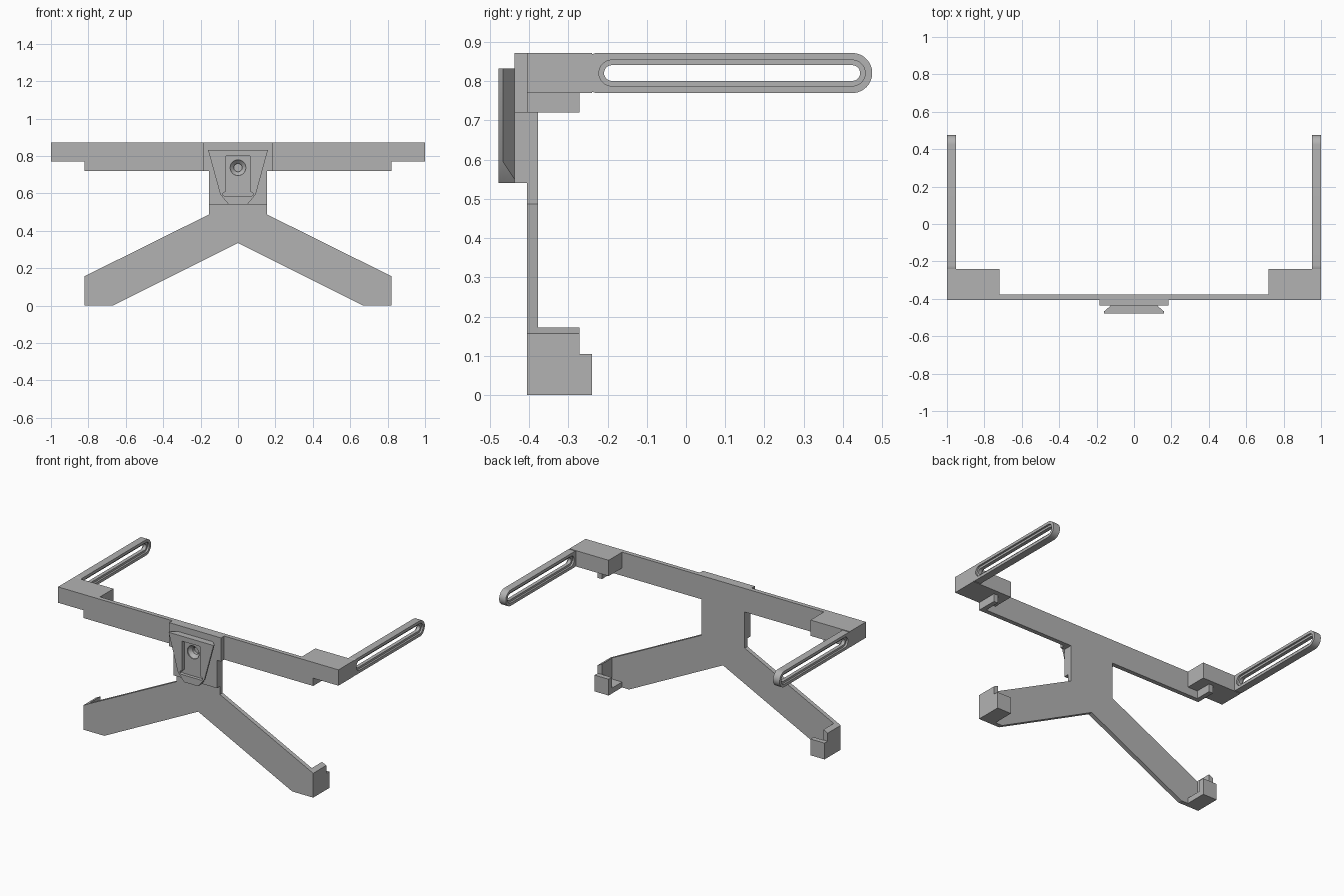
import bpy
import bmesh
from math import cos, sin, pi

cube = bpy.data.objects.get("Cube")
if cube:
    bpy.data.objects.remove(cube, do_unlink=True)

GREY = (0.45, 0.45, 0.45, 1)
grey = bpy.data.materials.new("plain grey")
grey.use_nodes = True
grey.diffuse_color = GREY
grey.node_tree.nodes["Principled BSDF"].inputs["Base Color"].default_value = GREY

# Shared depth and height levels
FRONT, BACK, POCKET, LIP = -0.405, -0.377, -0.272, -0.24
MOUNT, TOP, SHELF, BAR = -0.437, 0.872, 0.77, 0.72


def loft(name, rings, closed=False, mirror=False):
    """Skin a list of equal point rings; cap the ends unless closed."""
    bm = bmesh.new()
    loops = [[bm.verts.new(p) for p in ring] for ring in rings]
    pairs = list(zip(loops, loops[1:]))
    if closed:
        pairs.append((loops[-1], loops[0]))
    else:
        bm.faces.new(loops[0])
        bm.faces.new(loops[-1])
    n = len(loops[0])
    for a, b in pairs:
        for i in range(n):
            j = (i + 1) % n
            bm.faces.new((a[i], a[j], b[j], b[i]))
    bmesh.ops.recalc_face_normals(bm, faces=bm.faces)
    mesh = bpy.data.meshes.new(name)
    bm.to_mesh(mesh)
    bm.free()
    mesh.materials.append(grey)
    obj = bpy.data.objects.new(name, mesh)
    bpy.context.collection.objects.link(obj)
    if mirror:
        obj.modifiers.new("Mirror", "MIRROR").use_mirror_merge = False
    return obj


def at_depth(outline, y):
    return [(x, y, z) for x, z in outline]


def prism(name, outline, y0, y1, mirror=False):
    return loft(name, [at_depth(outline, y0), at_depth(outline, y1)], mirror=mirror)


def box(name, x0, x1, y0, y1, z0, z1):
    return prism(name, [(x0, z0), (x1, z0), (x1, z1), (x0, z1)], y0, y1, True)


def symmetric(half):
    """Complete a right-hand outline with its mirror image."""
    return half + [(-x, z) for x, z in reversed(half) if x > 0]


# Flat frame: top bar, column and two splayed legs
prism("frame_plate", symmetric([
    (0, TOP), (1, TOP), (1, SHELF), (0.82, SHELF), (0.82, BAR), (0.155, BAR),
    (0.155, 0.487), (0.82, 0.157), (0.82, 0), (0.67, 0), (0, 0.335)]), FRONT, BACK)

# Upper corners
box("upper_corner_block", 0.72, 1, BACK, LIP, SHELF, TOP)
box("upper_side_stop", 0.79, 0.82, BACK, POCKET, BAR, SHELF)

# Lower corners: side stop, floor and retaining lip
prism("lower_side_stop", [(0.79, 0), (0.82, 0), (0.82, 0.157), (0.79, 0.172)],
      BACK, POCKET, True)
box("lower_floor", 0.72, 0.79, BACK, POCKET, 0, 0.035)
box("lower_lip", 0.72, 0.82, POCKET, LIP, 0, 0.105)

# Slotted arms
START, END, MID = -0.189, 0.424, 0.821
STEPS = 48


def slot_ring(x, r, square_start=False):
    ring = []
    for i in range(STEPS):
        # the two straight sides join the half circles
        half, k = divmod(i, STEPS // 2)
        a = -pi / 2 + half * pi + pi * k / (STEPS // 2 - 1)
        c, s = cos(a), sin(a)
        scale = 1 / max(abs(c), abs(s)) if square_start and half else 1
        ring.append((x, (START if half else END) + r * c * scale, MID + r * s * scale))
    return ring


IN, OUT, STEP = 0.953, 1, 0.012
arm = loft("slotted_arm", [
    slot_ring(IN, 0.051, True), slot_ring(IN, 0.033), slot_ring(IN + STEP, 0.033),
    slot_ring(IN + STEP, 0.02), slot_ring(OUT - STEP, 0.02), slot_ring(OUT - STEP, 0.033),
    slot_ring(OUT, 0.033), slot_ring(OUT, 0.051, True)], closed=True, mirror=True)

# Centre mount plate and dovetail wedge
mount = prism("mount_plate", symmetric([
    (0.185, TOP), (0.185, BAR), (0.155, BAR), (0.155, 0.54)]), MOUNT, FRONT)
face = symmetric([(0.16, 0.832), (0.095, 0.595), (0.05, 0.54)])
root = symmetric([(0.125, 0.832), (0.053, 0.55), (0.05, 0.54)])
wedge = loft("dovetail_wedge", [
    at_depth(face, -0.478), at_depth(face, -0.467), at_depth(root, MOUNT)])

# Cutters for the latch recess and the countersunk hole
recess = prism("recess_cutter", symmetric([
    (0.063, 0.8), (0.063, 0.61), (0.08, 0.602), (0.08, 0.59), (0.072, 0.585)]),
    -0.5, -0.457)


def circle(r, y):
    return [(r * cos(2 * pi * i / 32), y, 0.737 + r * sin(2 * pi * i / 32))
            for i in range(32)]


hole = loft("hole_cutter", [
    circle(0.042, -0.49), circle(0.042, -0.45), circle(0.022, -0.43), circle(0.022, -0.41)])

for part, cutters in ((wedge, (recess, hole)), (mount, (hole,))):
    for cutter in cutters:
        cut = part.modifiers.new("Cut", "BOOLEAN")
        cut.operation = "DIFFERENCE"
        cut.solver = "EXACT"
        cut.object = cutter

# Bake the cuts, then drop the cutters
graph = bpy.context.evaluated_depsgraph_get()
for part in (wedge, mount):
    baked = bpy.data.meshes.new_from_object(part.evaluated_get(graph))
    part.modifiers.clear()
    part.data = baked
for cutter in (recess, hole):
    bpy.data.objects.remove(cutter, do_unlink=True)

# Smooth only the curved surfaces
bpy.ops.object.select_all(action="DESELECT")
for part in (arm, wedge, mount):
    part.select_set(True)
bpy.context.view_layer.objects.active = arm
bpy.ops.object.shade_smooth_by_angle(angle=pi / 7)
